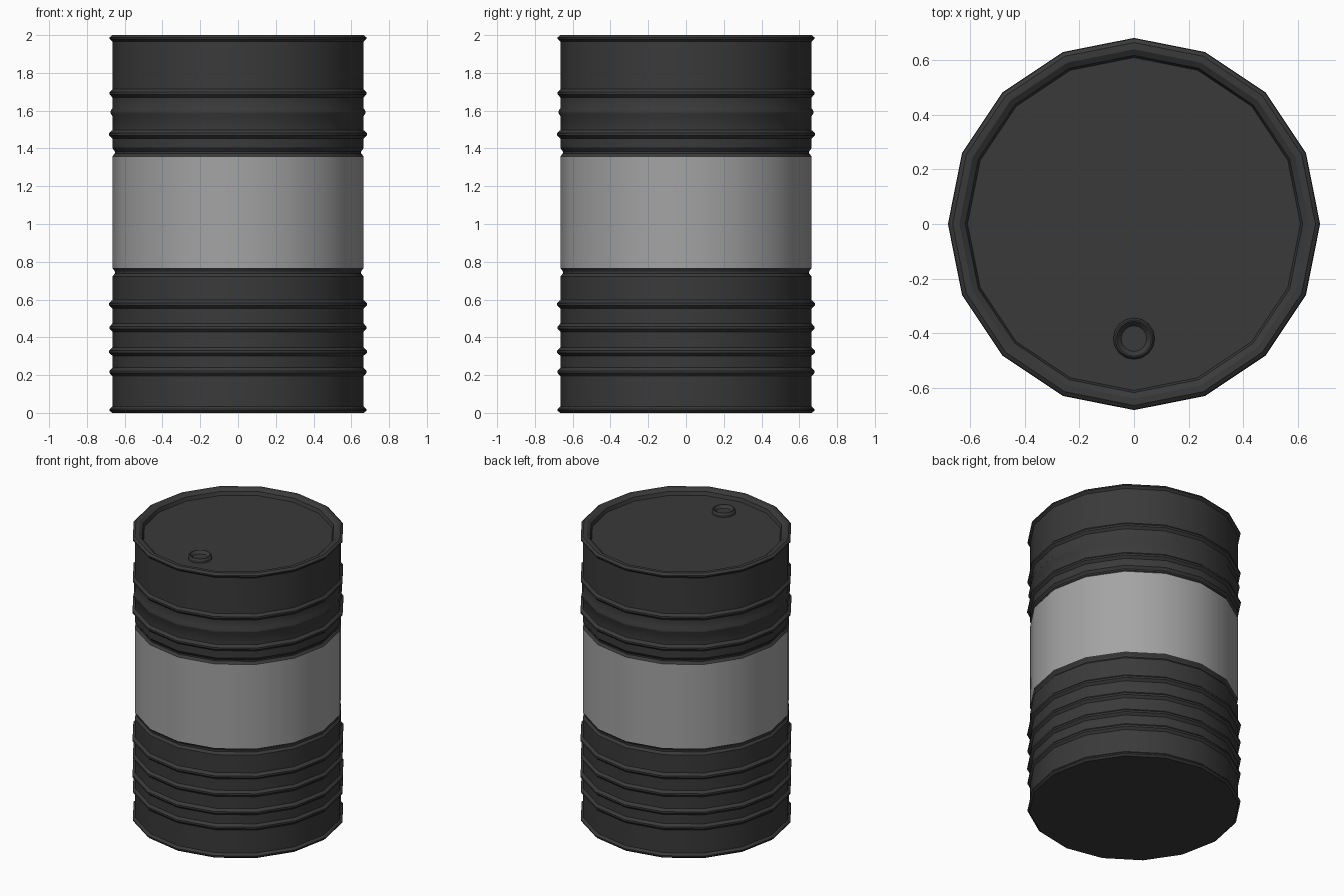
import bpy, bmesh
from math import pi, cos, sin

if "Cube" in bpy.data.objects:
    bpy.data.objects.remove(bpy.data.objects["Cube"])

SIDES = 16


def material(name, v):
    m = bpy.data.materials.new(name)
    m.diffuse_color = (v, v, v, 1)
    m.use_nodes = True
    m.node_tree.nodes["Principled BSDF"].inputs["Base Color"].default_value = m.diffuse_color
    return m


DARK = material("dark_paint", 0.042)
LIGHT = material("light_band", 0.37)


def lathe(name, profile, mat, cx=0, cy=0, cap_start=False, cap_end=False):
    """Revolve (radius, z) points, listed bottom-outside upward, around a vertical axis."""
    bm = bmesh.new()
    rings = [[bm.verts.new((cx + r * cos(2 * pi * i / SIDES),
                            cy + r * sin(2 * pi * i / SIDES), z))
              for i in range(SIDES)] for r, z in profile]
    for a, b in zip(rings, rings[1:]):
        for i in range(SIDES):
            j = (i + 1) % SIDES
            bm.faces.new((a[i], a[j], b[j], b[i]))
    if cap_start:
        bm.faces.new(rings[0][::-1])
    if cap_end:
        bm.faces.new(rings[-1])
    me = bpy.data.meshes.new(name)
    bm.to_mesh(me)
    bm.free()
    ob = bpy.data.objects.new(name, me)
    bpy.context.collection.objects.link(ob)
    me.materials.append(mat)
    bpy.ops.object.select_all(action='DESELECT')
    ob.select_set(True)
    bpy.context.view_layer.objects.active = ob
    bpy.ops.object.shade_smooth_by_angle(angle=pi / 6)
    return ob


R, RIDGE, GROOVE = 0.665, 0.68, 0.652


def ridge(z, r=RIDGE):
    """One raised hoop in the wall."""
    return [(R, z - 0.022), (r, z - 0.006), (r, z + 0.006), (R, z + 0.022)]


# Lower shell: bottom, rolled foot, four hoops, groove below the band
lower = [(0.667, 0), (RIDGE, 0.012), (RIDGE, 0.02), (R, 0.034)]
for z, r in ((0.217, 0.68), (0.324, 0.682), (0.451, 0.68), (0.575, 0.682)):
    lower += ridge(z, r)
lower += [(R, 0.722), (GROOVE, 0.738), (GROOVE, 0.748), (R, 0.768)]
lathe("lower_shell", lower, DARK, cap_start=True)

# Pale middle band
lathe("middle_band", [(R, 0.768), (R, 1.358)], LIGHT)

# Upper shell: groove, three hoops, rolled rim and recessed lid
upper = [(R, 1.358), (GROOVE, 1.374), (GROOVE, 1.384), (R, 1.402)]
for z, r in ((1.475, 0.682), (1.592, 0.674), (1.692, 0.68)):
    upper += ridge(z, r)
upper += [(R, 1.966), (RIDGE, 1.98), (RIDGE, 1.988), (0.665, 2.0),
          (0.64, 2.0), (0.618, 1.985), (0.61, 1.96)]
lathe("upper_shell_and_lid", upper, DARK, cap_end=True)

# Filler cap on the lid
lathe("filler_cap", [(0.076, 1.96), (0.076, 1.976), (0.069, 1.987),
                     (0.064, 1.987), (0.047, 1.967)], DARK, 0, -0.42, cap_end=True)
